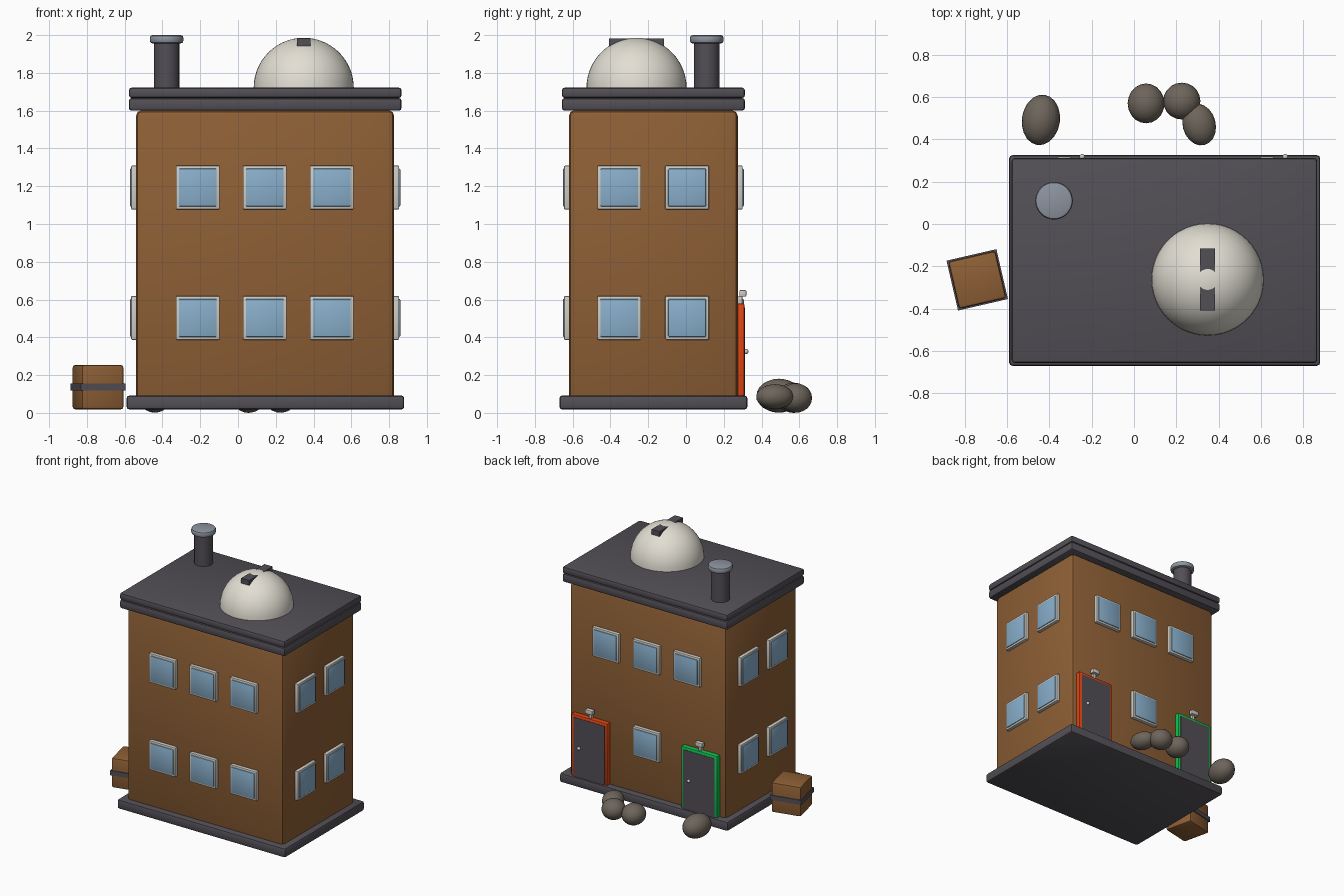
import bpy, math
from mathutils import Matrix

if "Cube" in bpy.data.objects:
    bpy.data.objects.remove(bpy.data.objects["Cube"])


def mat(name, rgb):
    m = bpy.data.materials.new(name)
    m.diffuse_color = (*rgb, 1)
    m.use_nodes = True
    m.node_tree.nodes["Principled BSDF"].inputs["Base Color"].default_value = m.diffuse_color
    return m


BROWN = mat("brown", (0.27, 0.115, 0.036))
SLATE = mat("slate", (0.085, 0.078, 0.092))
GLASS = mat("pale blue", (0.25, 0.43, 0.60))
TRIM = mat("light grey", (0.62, 0.60, 0.55))
CREAM = mat("cream", (0.76, 0.73, 0.65))
METAL = mat("steel grey", (0.27, 0.30, 0.35))
RED = mat("orange red", (0.75, 0.06, 0.006))
GREEN = mat("green", (0.006, 0.52, 0.08))
STONE = mat("stone", (0.155, 0.13, 0.105))


def finish(name, material, bevel=0, segments=2):
    ob = bpy.context.object
    ob.name = name
    ob.data.materials.append(material)
    if bevel:
        b = ob.modifiers.new("bevel", 'BEVEL')
        b.width, b.segments, b.limit_method = bevel, segments, 'ANGLE'
        bpy.ops.object.modifier_apply(modifier="bevel")
    bpy.ops.object.shade_smooth_by_angle(angle=math.radians(35))
    return ob


def box(name, lo, hi, material, bevel=0, transform=None):
    """Box between two corners, optionally moved as a whole."""
    bpy.ops.mesh.primitive_cube_add(size=1)
    c = [(a + b) / 2 for a, b in zip(lo, hi)]
    s = [abs(b - a) for a, b in zip(lo, hi)]
    me = bpy.context.object.data
    me.transform(Matrix.Translation(c) @ Matrix.Diagonal((*s, 1)))
    ob = finish(name, material, bevel)
    if transform is not None:
        ob.matrix_world = transform
    return ob


def cylinder(name, x, y, z0, z1, r, material, bevel=0):
    bpy.ops.mesh.primitive_cylinder_add(vertices=32, radius=r, depth=z1 - z0,
                                        location=(x, y, (z0 + z1) / 2))
    return finish(name, material, bevel)


# Building body: plinth, walls and two roof slabs
X0, X1, Y0, Y1 = -0.54, 0.827, -0.62, 0.274
box("plinth", (-0.59, -0.67, 0.018), (0.88, 0.325, 0.092), SLATE, 0.015)
box("walls", (X0, Y0, 0.05), (X1, Y1, 1.602), BROWN, 0.03)
box("lower_cornice", (-0.578, -0.657, 1.60), (0.866, 0.312, 1.667), SLATE, 0.015)
box("upper_cornice", (-0.578, -0.657, 1.667), (0.866, 0.312, 1.722), SLATE, 0.015)


# Windows: built facing -y, then turned and moved on to a wall
def window(name, x, y, z, turn):
    t = Matrix.Translation((x, y, z)) @ Matrix.Rotation(math.radians(turn), 4, 'Z')
    h, g = 0.116, 0.1
    box(name + "_frame", (-h, -0.026, -h), (h, 0.01, h), TRIM, 0.006, t)
    box(name + "_glass", (-g, -0.032, -g), (g, 0.0, g), GLASS, 0.005, t)


COLUMNS = (-0.213, 0.142, 0.496)
for z in (0.503, 1.193):
    for x in COLUMNS:
        window("front_window", x, Y0, z, 0)
        if z > 1 or x == COLUMNS[1]:
            window("back_window", x, Y1, z, 180)
    for y in (-0.353, 0.006):
        window("right_window", X1, y, z, 90)
        window("left_window", X0, y, z, -90)


# Back doors with frame, panel, knob and lamp
def door(name, x, color):
    w, top = 0.158, 0.58
    box(name + "_frame", (x - w, Y1 - 0.01, 0.09), (x + w, 0.309, top), color, 0.008)
    box(name + "_panel", (x - w + 0.022, Y1, 0.088), (x + w - 0.022, 0.312, top - 0.022), SLATE)
    bpy.ops.mesh.primitive_uv_sphere_add(segments=12, ring_count=8, radius=0.013,
                                         location=(x + 0.085, 0.318, 0.325))
    finish(name + "_knob", TRIM)
    box(name + "_lamp_bracket", (x - 0.012, Y1 - 0.005, 0.575), (x + 0.012, 0.298, 0.62), TRIM, 0.003)
    box(name + "_lamp", (x - 0.032, 0.282, 0.615), (x + 0.032, 0.319, 0.65), TRIM, 0.006)


door("red_door", 0.63, RED)
door("green_door", -0.33, GREEN)

# Chimney
cylinder("chimney_pipe", -0.378, 0.11, 1.70, 1.965, 0.067, SLATE)
cylinder("chimney_cap", -0.378, 0.11, 1.956, 2.0, 0.089, METAL, 0.014)

# Dome: a quarter-circle profile spun about the vertical axis
DX, DY, R, RINGS, SEGS = 0.348, -0.262, 0.265, 14, 48
verts, faces = [], []
for i in range(RINGS):
    a = math.pi / 2 * i / RINGS
    for j in range(SEGS):
        b = 2 * math.pi * j / SEGS
        verts.append((R * math.cos(a) * math.cos(b), R * math.cos(a) * math.sin(b), R * math.sin(a)))
verts.append((0, 0, R))
for j in range(SEGS):
    k = (j + 1) % SEGS
    for i in range(RINGS - 1):
        faces.append((i * SEGS + j, i * SEGS + k, (i + 1) * SEGS + k, (i + 1) * SEGS + j))
    faces.append(((RINGS - 1) * SEGS + j, (RINGS - 1) * SEGS + k, RINGS * SEGS))
mesh = bpy.data.meshes.new("dome")
mesh.from_pydata(verts, [], faces)
dome = bpy.data.objects.new("dome", mesh)
dome.location = (DX, DY, 1.721)
bpy.context.collection.objects.link(dome)
bpy.ops.object.select_all(action='DESELECT')
dome.select_set(True)
bpy.context.view_layer.objects.active = dome
finish("dome", CREAM)
box("dome_slit", (DX - 0.035, DY - 0.146, 1.942), (DX + 0.035, DY + 0.146, 1.981), SLATE)

# Crate with a strap, turned beside the building
turn = Matrix.Translation((-0.741, -0.264, 0)) @ Matrix.Rotation(math.radians(13), 4, 'Z')
box("crate", (-0.115, -0.115, 0.018), (0.115, 0.115, 0.254), BROWN, 0.015, turn)
box("crate_strap", (-0.121, -0.121, 0.118), (0.121, 0.121, 0.155), SLATE, 0, turn)

# Boulders: centre, half sizes and turn
for x, y, z, rx, ry, rz, a in ((-0.44, 0.492, 0.091, 0.09, 0.12, 0.09, -8),
                               (0.057, 0.57, 0.08, 0.087, 0.094, 0.08, 0),
                               (0.226, 0.581, 0.079, 0.088, 0.087, 0.078, 0),
                               (0.308, 0.47, 0.086, 0.078, 0.1, 0.066, 15)):
    bpy.ops.mesh.primitive_ico_sphere_add(subdivisions=3, radius=1, location=(x, y, z),
                                          rotation=(0, 0, math.radians(a)), scale=(rx, ry, rz))
    finish("boulder", STONE)
